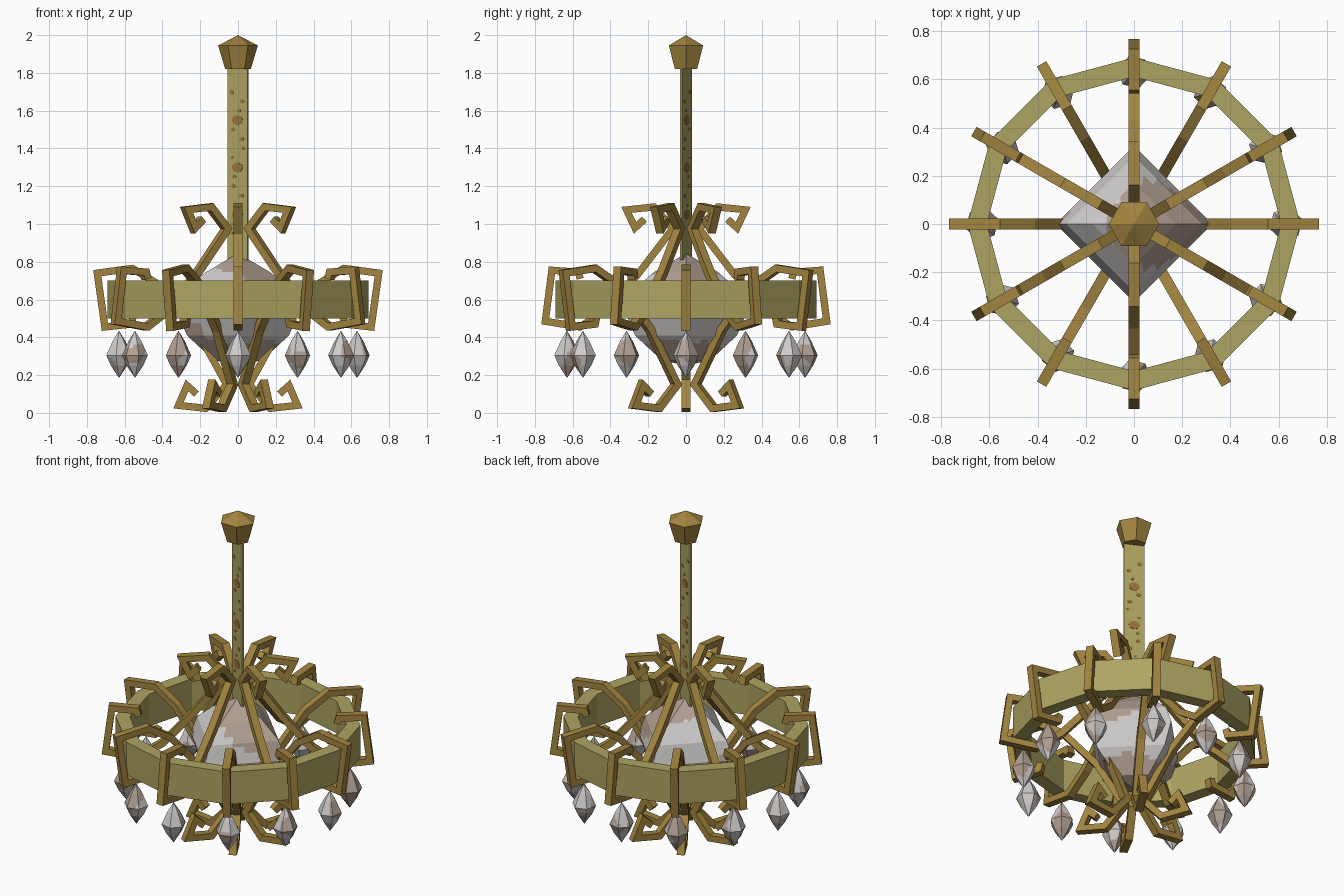
import bpy, bmesh, random
from math import sin, cos, pi, radians, atan2
from mathutils import Vector

random.seed(4)
start_cube = bpy.data.objects.get("Cube")
if start_cube:
    bpy.data.objects.remove(start_cube, do_unlink=True)


def material(name, rgb):
    m = bpy.data.materials.new(name)
    m.use_nodes = True
    m.diffuse_color = (*rgb, 1)
    m.node_tree.nodes["Principled BSDF"].inputs["Base Color"].default_value = (*rgb, 1)
    return m


BRASS = material("pale_brass", (0.42, 0.37, 0.12))
GOLD = material("dark_gold", (0.36, 0.23, 0.05))
RUST = material("rust", (0.32, 0.17, 0.04))
CRYSTAL = material("pale_crystal", (0.62, 0.60, 0.59))
TAN = material("tan_stain", (0.44, 0.35, 0.29))


def finish(bm, name, mats):
    bmesh.ops.recalc_face_normals(bm, faces=bm.faces)
    mesh = bpy.data.meshes.new(name)
    bm.to_mesh(mesh)
    bm.free()
    for m in mats:
        mesh.materials.append(m)
    ob = bpy.data.objects.new(name, mesh)
    bpy.context.scene.collection.objects.link(ob)
    return ob


def lathe(profile, sides, closed=False):
    """Turn (radius, height) points around z with a few flat sides."""
    bm = bmesh.new()
    rings = []
    for r, z in profile:
        if r == 0:
            rings.append([bm.verts.new((0, 0, z))] * sides)
        else:
            rings.append([bm.verts.new((r * cos(2 * pi * i / sides), r * sin(2 * pi * i / sides), z))
                          for i in range(sides)])
    pairs = list(zip(rings, rings[1:]))
    if closed:
        pairs.append((rings[-1], rings[0]))
    for a, b in pairs:
        for i in range(sides):
            j = (i + 1) % sides
            bm.faces.new(list(dict.fromkeys((a[i], a[j], b[j], b[i]))))
    return bm


def stain(bm, cuts, scale, phase):
    """Cut the facets finely and give wavy patches the second colour."""
    bmesh.ops.subdivide_edges(bm, edges=bm.edges[:], cuts=cuts, use_grid_fill=True)
    for f in bm.faces:
        p = f.calc_center_median() * scale
        wave = sin(p.x + phase) + sin(p.y * 1.2 + 2 * phase) + sin(p.z * 0.9 + p.x * 0.6 - phase)
        f.material_index = int(wave > 0.3)


def strap(path, thick, width):
    """A flat bar of square section following a path in the x-z plane."""
    pts = [Vector(p) for p in path]
    bm = bmesh.new()
    rows = []
    for i, p in enumerate(pts):
        d1 = (p - pts[i - 1]).normalized() if i else (pts[1] - p).normalized()
        d2 = (pts[i + 1] - p).normalized() if i < len(pts) - 1 else d1
        n1, n2 = Vector((-d1.y, d1.x)), Vector((-d2.y, d2.x))
        n = (n1 + n2).normalized()
        off = n * (thick / 2 / max(n.dot(n1), 0.6))
        rows.append([bm.verts.new((q.x, y, q.y)) for q, y in
                     ((p + off, width / 2), (p + off, -width / 2),
                      (p - off, -width / 2), (p - off, width / 2))])
    for a, b in zip(rows, rows[1:]):
        for i in range(4):
            j = (i + 1) % 4
            bm.faces.new((a[i], a[j], b[j], b[i]))
    bm.faces.new(rows[0])
    bm.faces.new(rows[-1][::-1])
    return bm


# Twelve-sided hoop
finish(lathe([(0.61, 0.5), (0.69, 0.5), (0.69, 0.7), (0.61, 0.7)], 12, True), "hoop", [BRASS])

# Scrolled arms: lower and upper kinds alternate around the hoop
LOWER = [(0.22, 0.10), (0.27, 0.145), (0.315, 0.04), (0.17, 0.024), (0.06, 0.15), (0.22, 0.44),
         (0.42, 0.68), (0.56, 0.765), (0.745, 0.74), (0.705, 0.455), (0.565, 0.47), (0.555, 0.51)]
UPPER = [(0.22, 1.025), (0.27, 0.98), (0.315, 1.075), (0.17, 1.09), (0.07, 0.975), (0.25, 0.74),
         (0.42, 0.55), (0.56, 0.455), (0.745, 0.485), (0.71, 0.755), (0.57, 0.745), (0.56, 0.71)]
for k in range(12):
    kind, path = ("upper_arm", UPPER) if k % 2 else ("lower_arm", LOWER)
    arm = finish(strap(path, 0.038, 0.045), f"{kind}_{k // 2 + 1}", [GOLD])
    arm.rotation_euler.z = radians(30 * k)

# Central crystal with four sides
core = lathe([(0, 0.845), (0.17, 0.745), (0.28, 0.65), (0.325, 0.54),
              (0.27, 0.41), (0.13, 0.28), (0, 0.25)], 4)
stain(core, 5, 11, 0.8)
finish(core, "central_crystal", [CRYSTAL, TAN])

# Hanging drops
for k in range(12):
    drop = lathe([(0, 0.13), (0.035, 0.075), (0.07, 0), (0.045, -0.055), (0, -0.12)], 6)
    stain(drop, 3, 32, k * 1.7)
    ob = finish(drop, f"crystal_drop_{k + 1}", [CRYSTAL, TAN])
    a = radians(30 * k)
    ob.location = (0.63 * cos(a), 0.63 * sin(a), 0.305)
    ob.rotation_euler.z = a + 0.3

# Flat hanging rod, turned about the vertical
turn = -atan2(1, 2)
bm = bmesh.new()
bmesh.ops.create_cube(bm, size=1)
bmesh.ops.scale(bm, vec=(0.118, 0.014, 1.05), verts=bm.verts)
rod = finish(bm, "rod", [BRASS])
rod.location.z = 1.335
rod.rotation_euler.z = turn

# Rust spots showing on both faces of the rod
bm = bmesh.new()
for k in range(16):
    big = k % 5 == 2
    ring = bmesh.ops.create_cone(bm, segments=8, radius1=1, radius2=1, depth=0.018, cap_ends=True)["verts"]
    size = 0.033 if big else random.uniform(0.008, 0.015)
    x = 0 if big else random.uniform(-0.04, 0.04)
    z = 0.95 + 0.05 * k
    for v in ring:
        v.co = Vector((x + v.co.x * size, v.co.z, z + v.co.y * size * 0.8))
spots = finish(bm, "rod_rust_spots", [RUST])
spots.rotation_euler.z = turn

# Six-sided ceiling cap
finish(lathe([(0, 1.82), (0.068, 1.82), (0.105, 1.945), (0, 2.0)], 6), "ceiling_cap", [GOLD])
